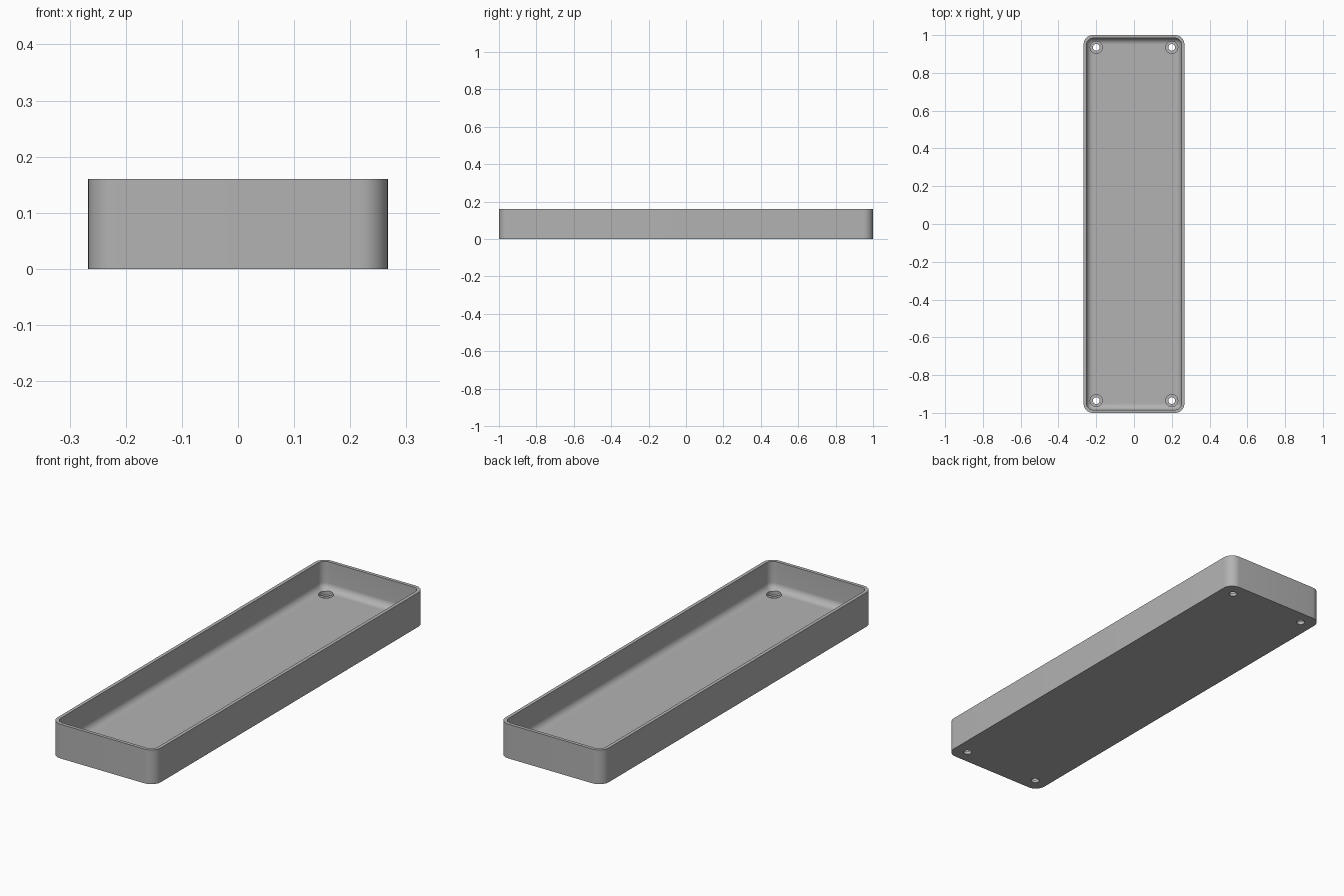
import bpy, bmesh, math

if "Cube" in bpy.data.objects:
    bpy.data.objects.remove(bpy.data.objects["Cube"], do_unlink=True)

HALF_X, HALF_Y, HEIGHT = 0.267, 1.0, 0.16
CORNER, WALL, FLOOR = 0.05, 0.016, 0.03
FILLET = CORNER - WALL - 0.002
STEPS = 10

grey = bpy.data.materials.new("plain grey")
grey.use_nodes = True
grey.diffuse_color = (0.45, 0.45, 0.45, 1)
grey.node_tree.nodes["Principled BSDF"].inputs["Base Color"].default_value = grey.diffuse_color


def ring(bm, inset, z):
    """Rounded rectangle of vertices, inset from the outer outline."""
    r = CORNER - inset
    verts = []
    for k, (sx, sy) in enumerate([(1, 1), (-1, 1), (-1, -1), (1, -1)]):
        for i in range(STEPS + 1):
            a = math.pi / 2 * (k + i / STEPS)
            verts.append(bm.verts.new((sx * (HALF_X - CORNER) + r * math.cos(a),
                                       sy * (HALF_Y - CORNER) + r * math.sin(a), z)))
    return verts


def make_object(name, bm):
    bmesh.ops.recalc_face_normals(bm, faces=bm.faces)
    mesh = bpy.data.meshes.new(name)
    bm.to_mesh(mesh)
    bm.free()
    mesh.materials.append(grey)
    obj = bpy.data.objects.new(name, mesh)
    bpy.context.collection.objects.link(obj)
    return obj


# Tray shell: outer wall, rim, inner wall, then a fillet down to the floor
profile = [(0, 0), (0, HEIGHT), (WALL, HEIGHT)]
for i in range(STEPS + 1):
    a = math.pi / 2 * i / STEPS
    profile.append((WALL + FILLET * (1 - math.cos(a)), FLOOR + FILLET * (1 - math.sin(a))))
bm = bmesh.new()
rings = [ring(bm, d, z) for d, z in profile]
for low, high in zip(rings, rings[1:]):
    for i in range(len(low)):
        j = (i + 1) % len(low)
        bm.faces.new((low[i], low[j], high[j], high[i]))
bm.faces.new(rings[0])
bm.faces.new(rings[-1])
tray = make_object("tray", bm)

# Counterbored screw holes: one stepped cutter per corner
bm = bmesh.new()
for x in (-0.2, 0.2):
    for y in (-0.935, 0.935):
        loops = []
        for r, z in ((0.018, -0.02), (0.018, 0.014), (0.032, 0.014), (0.032, 0.06)):
            loops.append([bm.verts.new((x + r * math.cos(t * math.tau / 32),
                                        y + r * math.sin(t * math.tau / 32), z)) for t in range(32)])
        for low, high in zip(loops, loops[1:]):
            for i in range(32):
                j = (i + 1) % 32
                bm.faces.new((low[i], low[j], high[j], high[i]))
        bm.faces.new(loops[0])
        bm.faces.new(loops[-1])
cutter = make_object("hole_cutter", bm)
cutter.hide_render = True

cut = tray.modifiers.new("screw_holes", "BOOLEAN")
cut.operation = "DIFFERENCE"
cut.solver = "EXACT"
cut.object = cutter
bpy.ops.object.select_all(action="DESELECT")
tray.select_set(True)
bpy.context.view_layer.objects.active = tray
bpy.ops.object.modifier_apply(modifier=cut.name)
bpy.data.objects.remove(cutter, do_unlink=True)
bpy.ops.object.shade_smooth_by_angle(angle=math.radians(30))
